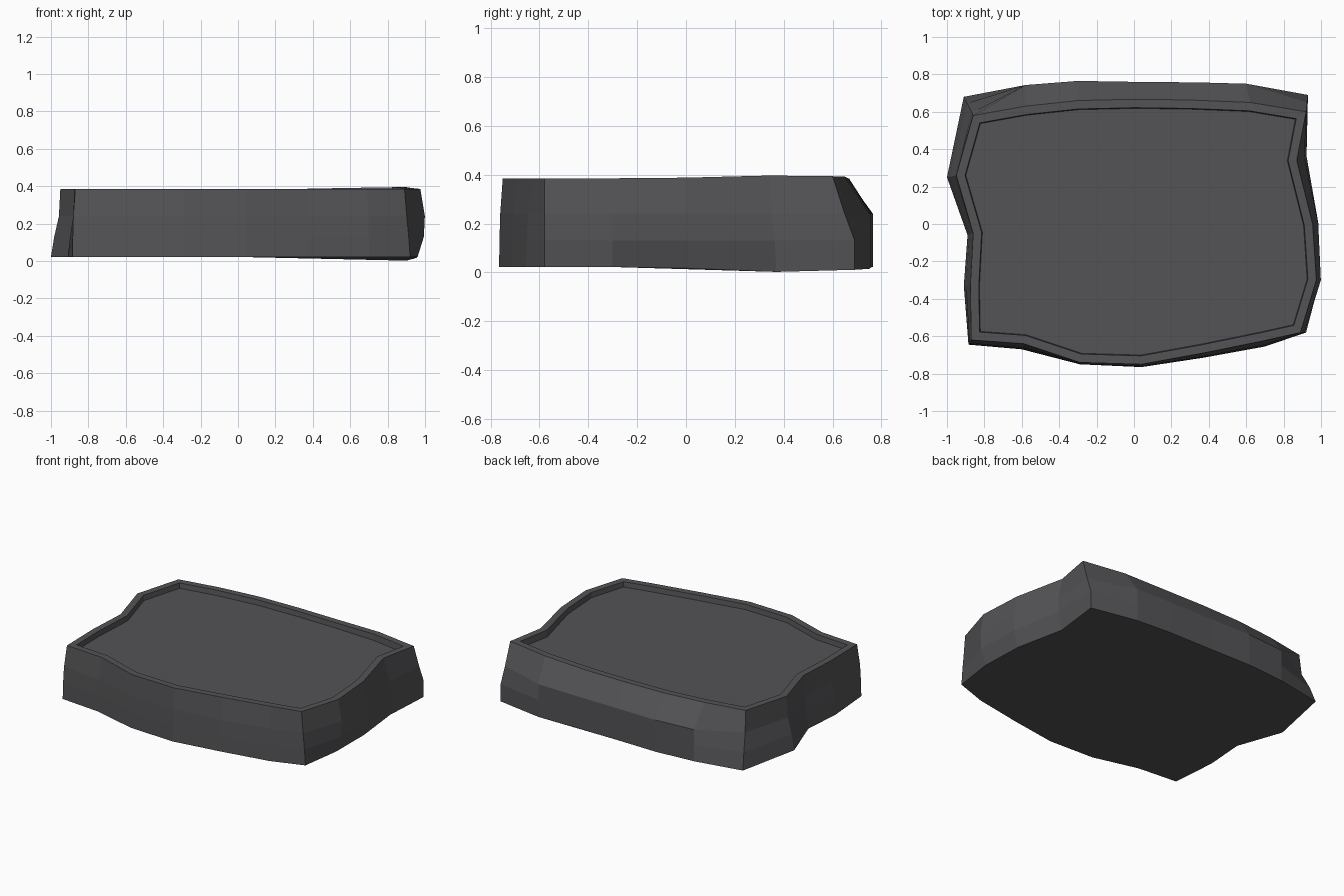
import bpy
import bmesh
from mathutils import Vector

cube = bpy.data.objects.get("Cube")
if cube:
    bpy.data.objects.remove(cube)

stone = bpy.data.materials.new("dark_grey_stone")
stone.use_nodes = True
colour = (0.088, 0.088, 0.094, 1)
stone.diffuse_color = colour
stone.node_tree.nodes["Principled BSDF"].inputs["Base Color"].default_value = colour

# Each side lists its columns as (top x, top y, foot x, foot y), counter-clockwise
front = [(-.87, -.62, -.885, -.645), (-.59, -.64, -.6, -.67), (-.29, -.74, -.29, -.75),
         (.04, -.75, .04, -.765), (.37, -.69, .37, -.715), (.69, -.625, .7, -.655)]
left = [(.89, -.58, .92, -.58), (.975, -.3, .96, -.3), (.955, 0, .955, .01),
        (.87, .34, .9, .37)]
back = [(.92, .6, .93, .69), (.62, .65, .6, .75), (.3, .663, .34, .757),
        (0, .667, 0, .76), (-.3, .66, -.3, .765), (-.58, .63, -.58, .743)]
right = [(-.86, .58, -.91, .68), (-.95, .26, -1, .25), (-.86, -.05, -.89, -.06),
         (-.875, -.33, -.91, -.33)]

# Side profile: how far each level has moved from top to foot, and its sideways bulge
sides = [(front, (0, .7, .9, 1), 0), (left, (0, .4, .75, 1), .03),
         (back, (0, 1, 1, 1), 0), (right, (0, .15, .65, 1), 0)]
levels = (.385, .24, .13, .022)


def level_ring(level):
    """Return the outline of the slab at one level."""
    ring = []
    for columns, blend, bulge in sides:
        for i, (tx, ty, fx, fy) in enumerate(columns):
            w = blend[level]
            if columns is back and i == 0 and level == 1:
                w = .55
            p = Vector((tx, ty, 0)).lerp(Vector((fx, fy, 0)), w)
            if level in (1, 2) and i > 0:
                p.x += bulge
            # The back left corner rises a little at the rim and sags at the foot
            near = max(0, 1 - (p.xy - Vector((.8, .42))).length / .55)
            p.z = levels[level]
            if level == 0:
                p.z += .014 * near
            elif level == 3:
                p.z -= .025 * near
            ring.append(p)
    return ring


# Slab walls, foot and top
bm = bmesh.new()
rings = [[bm.verts.new(p) for p in level_ring(k)] for k in range(len(levels))]
count = len(rings[0])
for upper, lower in zip(rings, rings[1:]):
    for i in range(count):
        j = (i + 1) % count
        bm.faces.new((lower[i], lower[j], upper[j], upper[i]))
bm.faces.new(reversed(rings[-1]))
top = bm.faces.new(rings[0])
bm.normal_update()

# Narrow flat rim, then a sunken floor
bmesh.ops.inset_region(bm, faces=[top], thickness=.045, use_even_offset=True)
bmesh.ops.inset_region(bm, faces=[top], thickness=.004, depth=0, use_even_offset=True)
for v in top.verts:
    v.co.z = .35
bmesh.ops.recalc_face_normals(bm, faces=bm.faces)

mesh = bpy.data.meshes.new("stone_slab")
bm.to_mesh(mesh)
bm.free()
mesh.materials.append(stone)
slab = bpy.data.objects.new("stone_slab", mesh)
bpy.context.collection.objects.link(slab)
